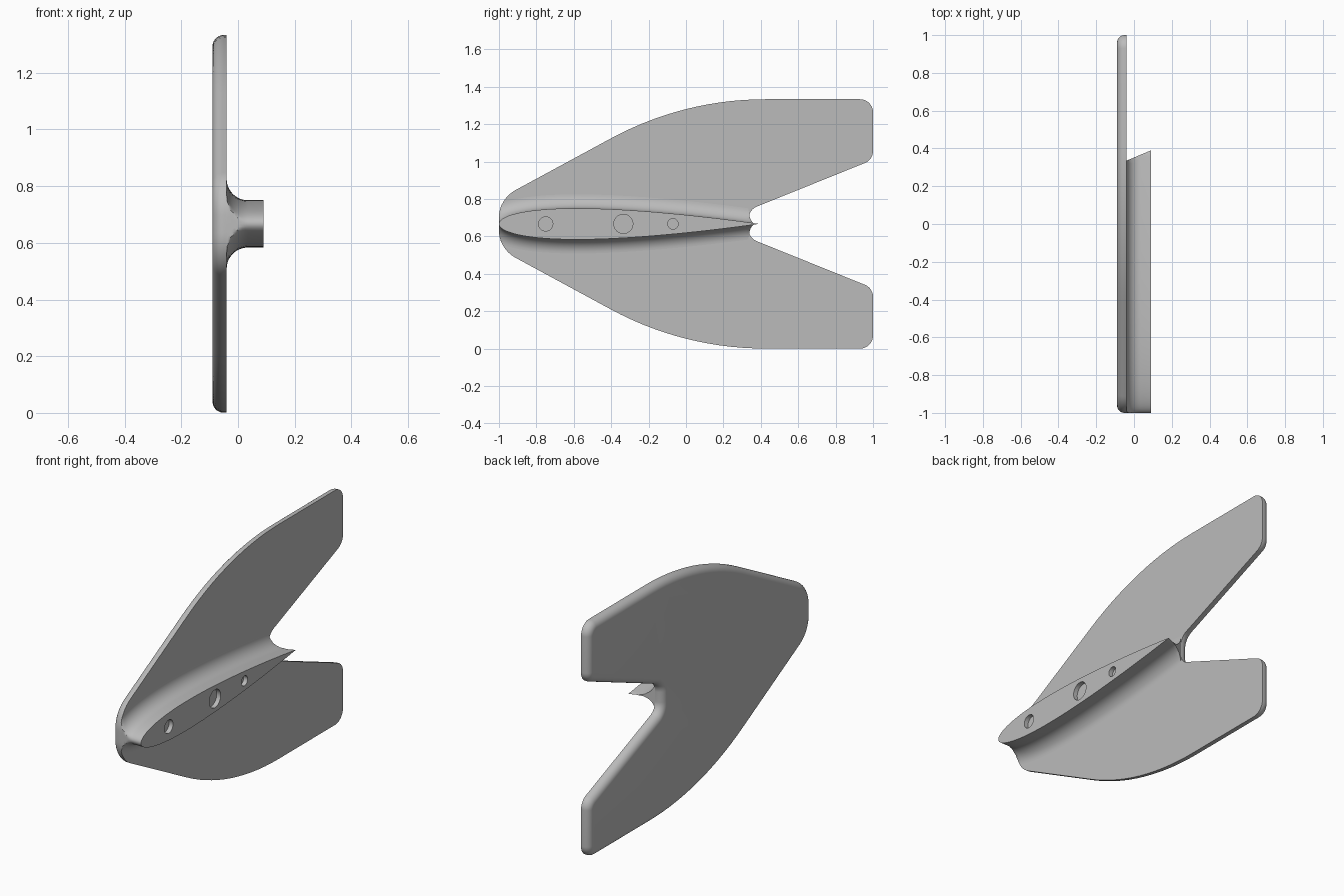
import bpy, bmesh
from math import sin, cos, tan, pi, sqrt, radians
from mathutils import Vector

cube = bpy.data.objects.get("Cube")
if cube:
    bpy.data.objects.remove(cube)

MID = 0.667                        # height of the symmetry plane
BACK, FACE, TIP = -0.09, -0.04, 0.09   # x of plate back, plate face, strut end
FILLET = 0.075

grey = bpy.data.materials.new("light_grey")
grey.use_nodes = True
grey.diffuse_color = (0.5, 0.5, 0.5, 1)
grey.node_tree.nodes["Principled BSDF"].inputs["Base Color"].default_value = (0.5, 0.5, 0.5, 1)


def finish(bm, name):
    bmesh.ops.recalc_face_normals(bm, faces=bm.faces)
    mesh = bpy.data.meshes.new(name)
    bm.to_mesh(mesh)
    bm.free()
    mesh.materials.append(grey)
    obj = bpy.data.objects.new(name, mesh)
    bpy.context.collection.objects.link(obj)
    bpy.ops.object.select_all(action='DESELECT')
    obj.select_set(True)
    bpy.context.view_layer.objects.active = obj
    bpy.ops.object.shade_smooth_by_angle(angle=radians(32))
    return obj


def round_corners(corners, steps=14):
    """Replace each (y, z, radius) corner with a tangent arc."""
    points = []
    for i, (y, z, r) in enumerate(corners):
        p = Vector((y, z))
        a = (Vector(corners[i - 1][:2]) - p).normalized()
        b = (Vector(corners[(i + 1) % len(corners)][:2]) - p).normalized()
        half = a.angle(b) / 2
        centre = p + (a + b).normalized() * r / sin(half)
        start = p + a * r / tan(half) - centre
        end = p + b * r / tan(half) - centre
        sweep = pi - 2 * half
        for k in range(steps + 1):
            t = k / steps
            points.append(centre + (start * sin((1 - t) * sweep) + end * sin(t * sweep)) / sin(sweep))
    return points


# Swept twin-fin plate, rounded along its back rim
upper = [(-1, 0.133, 0.17), (-0.015, 0.6665, 1.735), (1, 0.6665, 0.07),
         (1, 0.343, 0.07), (0.335, 0.075, 0.07)]
lower = [(y, -z, r) for y, z, r in reversed(upper)]
bm = bmesh.new()
back = bm.faces.new([bm.verts.new((BACK, y, MID + z)) for y, z in round_corners(upper + lower)])
front = bmesh.ops.extrude_face_region(bm, geom=[back], use_keep_orig=True)
bmesh.ops.translate(bm, vec=(FACE - BACK, 0, 0),
                    verts=[v for v in front["geom"] if isinstance(v, bmesh.types.BMVert)])
rim = [e for e in bm.edges if all(abs(v.co.x - BACK) < 1e-5 for v in e.verts)]
bmesh.ops.bevel(bm, geom=rim, offset=0.04, segments=7, profile=0.5, affect='EDGES')
finish(bm, "fin_plate")


# Streamlined strut with a concave flare at its root
CHORD = 1.39


def half_thickness(s):
    return 0.6 * CHORD * (0.2969 * sqrt(s) - 0.126 * s - 0.3516 * s**2 + 0.2843 * s**3 - 0.1036 * s**4)


def section(x, offset, steps=48):
    """Aerofoil grown outward by offset and trimmed to the plate outline."""
    tail = 0.335 + 0.055 * (x - FACE) / (TIP - FACE)
    side = []
    for k in range(steps + 1):
        s = (1 - cos(pi * k / steps)) / 2
        lo, hi = max(s - 1e-4, 0), min(s + 1e-4, 1)
        slope = Vector(((hi - lo) * CHORD, half_thickness(hi) - half_thickness(lo)))
        normal = Vector((-slope.y, slope.x)).normalized() if k else Vector((-1, 0))
        p = Vector((s * CHORD - 1, half_thickness(s))) + normal * offset
        p.x = min(max(p.x, -1), tail)
        nose = Vector((-0.83, 0.034))          # rounded nose corner of the plate
        d = p - nose
        if d.x < 0 and d.y > 0 and d.length > 0.17:
            p = nose + d.normalized() * 0.17
        side.append(p)
    loop = [(p.x, p.y) for p in reversed(side)] + [(p.x, -p.y) for p in side[1:]]
    return [Vector((x, y, MID + z)) for y, z in loop]


def bridge(bm, a, b):
    for i in range(len(a)):
        j = (i + 1) % len(a)
        bm.faces.new((a[i], a[j], b[j], b[i]))


bm = bmesh.new()
levels = [(FACE - 0.002, FILLET)]
for k in range(13):
    angle = pi / 2 * (1 - k / 12)
    levels.append((FACE + FILLET * (1 - sin(angle)), FILLET * (1 - cos(angle))))
levels.append((TIP, 0))
rings = [[bm.verts.new(p) for p in section(*level)] for level in levels]
for a, b in zip(rings, rings[1:]):
    bridge(bm, a, b)
bm.faces.new(rings[0])

# Shallow round sockets in the strut end
borders = [rings[-1]]
for y, r in [(-0.75, 0.038), (-0.335, 0.051), (-0.07, 0.028)]:
    mouth, floor = [[bm.verts.new((x, y + r * cos(2 * pi * k / 32), MID + r * sin(2 * pi * k / 32)))
                     for k in range(32)] for x in (TIP, TIP - 0.025)]
    bridge(bm, mouth, floor)
    bm.faces.new(floor)
    borders.append(mouth)
bm.edges.ensure_lookup_table()
edges = [bm.edges.get((loop[i - 1], loop[i])) for loop in borders for i in range(len(loop))]
bmesh.ops.triangle_fill(bm, use_beauty=True, edges=edges, normal=(1, 0, 0))
finish(bm, "mounting_strut")
